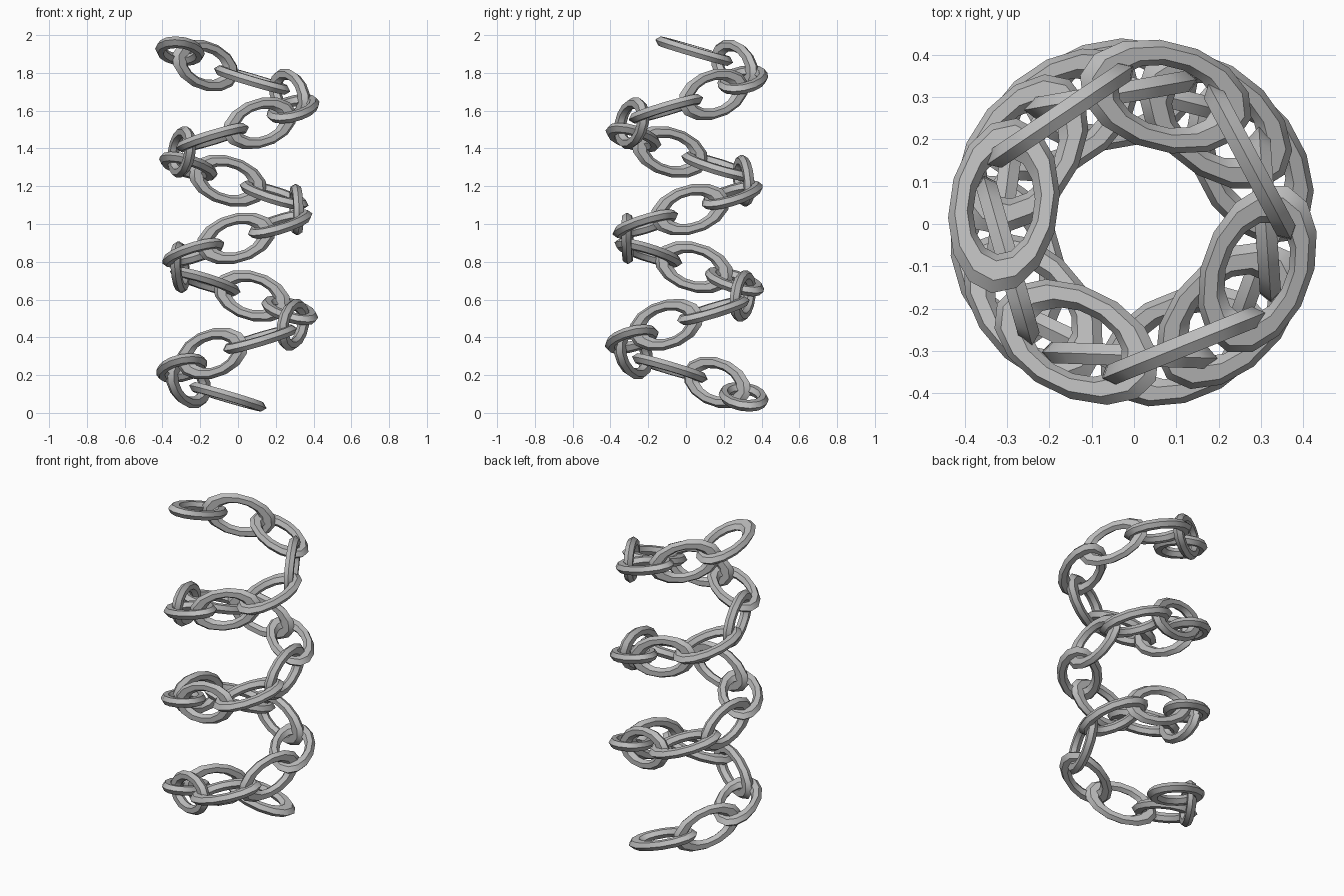
import bpy
import math
from mathutils import Matrix, Vector

cube = bpy.data.objects.get("Cube")
if cube:
    bpy.data.objects.remove(cube, do_unlink=True)

LINKS = 25
COIL_RADIUS = 0.31
STEP = math.radians(48)
START = math.radians(100)
Z_BOTTOM, Z_TOP = 0.085, 1.915
RISE = (Z_TOP - Z_BOTTOM) / (LINKS - 1)

# Single grey metal
steel = bpy.data.materials.new("grey_steel")
steel.use_nodes = True
grey = (0.5, 0.5, 0.5, 1)
steel.diffuse_color = grey
steel.node_tree.nodes["Principled BSDF"].inputs["Base Color"].default_value = grey

# One oval link: a six-sided ring stretched along its length
bpy.ops.mesh.primitive_torus_add(major_segments=14, minor_segments=6,
                                 major_radius=0.101, minor_radius=0.029)
first = bpy.context.object
first.data.name = "chain_link"
first.data.transform(Matrix.Diagonal((1.67, 1, 1, 1)))
first.data.materials.append(steel)
bpy.ops.object.shade_smooth_by_angle(angle=math.radians(45))


def link_matrix(i):
    """Place link i on the rising coil; every second link stands upright."""
    a = START + i * STEP
    radial = Vector((math.cos(a), math.sin(a), 0))
    run = COIL_RADIUS * STEP
    tangent = Vector((-math.sin(a) * run, math.cos(a) * run, RISE)).normalized()
    normal = tangent.cross(radial)
    frame = Matrix((tangent, radial, normal)).transposed()
    if frame.determinant() < 0:
        frame = Matrix((tangent, -radial, normal)).transposed()
    spot = radial * COIL_RADIUS + Vector((0, 0, Z_BOTTOM + i * RISE))
    turn = Matrix.Rotation(math.pi / 2 * (i % 2), 4, 'X')
    return Matrix.Translation(spot) @ frame.to_4x4() @ turn


# Chain of links sharing one mesh
for i in range(LINKS):
    link = first if i == 0 else bpy.data.objects.new("link", first.data)
    link.name = f"{'upright' if i % 2 else 'flat'}_link_{i + 1}"
    if i:
        bpy.context.collection.objects.link(link)
    link.matrix_world = link_matrix(i)
